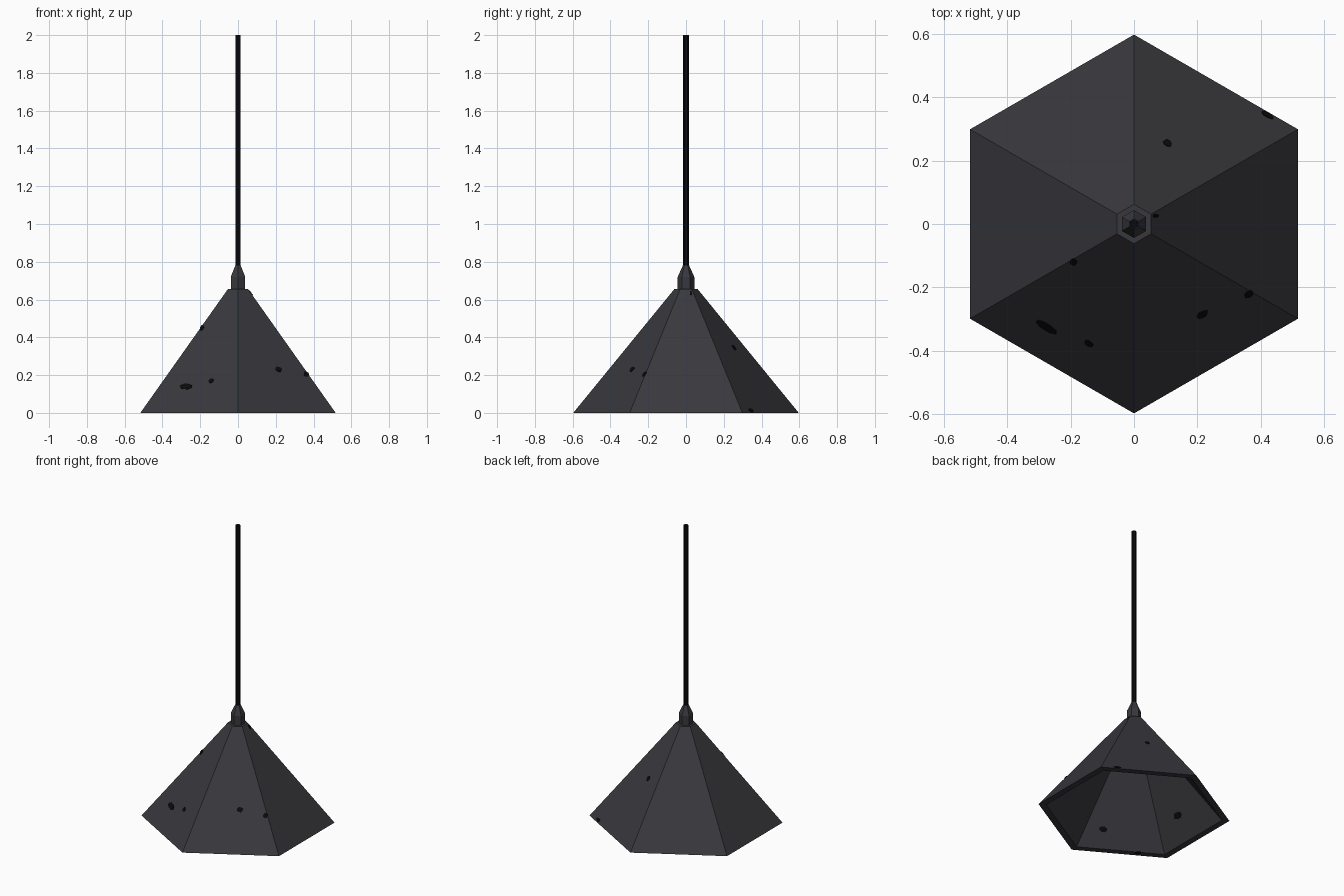
import bpy, bmesh, math, random
from mathutils import Vector

if "Cube" in bpy.data.objects:
    bpy.data.objects.remove(bpy.data.objects["Cube"])

random.seed(4)


def material(name, rgb):
    m = bpy.data.materials.new(name)
    m.diffuse_color = (*rgb, 1)
    m.use_nodes = True
    m.node_tree.nodes["Principled BSDF"].inputs["Base Color"].default_value = m.diffuse_color
    return m


GREY = material("charcoal metal", (0.040, 0.040, 0.047))
BLACK = material("black", (0.003, 0.003, 0.0035))


def finish(name, bm, mat):
    me = bpy.data.meshes.new(name)
    bm.to_mesh(me)
    bm.free()
    me.materials.append(mat)
    ob = bpy.data.objects.new(name, me)
    bpy.context.collection.objects.link(ob)
    return ob


def hex_lathe(name, profile, mat):
    """Six-sided solid from (radius, height) rings, capped at both ends."""
    bm = bmesh.new()
    rings = [[bm.verts.new((r * math.cos(math.radians(30 + 60 * i)),
                            r * math.sin(math.radians(30 + 60 * i)), z))
              for i in range(6)] for r, z in profile]
    for a, b in zip(rings, rings[1:]):
        for i in range(6):
            j = (i + 1) % 6
            bm.faces.new((a[i], a[j], b[j], b[i]))
    bm.faces.new(rings[0][::-1])
    bm.faces.new(rings[-1])
    bmesh.ops.recalc_face_normals(bm, faces=bm.faces)
    return finish(name, bm, mat)


# Hollow shade: inside ceiling, inner wall, bottom rim, outer wall, flat top
hex_lathe("shade", [(0.036, 0.629), (0.55, 0), (0.597, 0), (0.062, 0.655)], GREY)
# Collar and cord
hex_lathe("cord_collar", [(0.044, 0.65), (0.044, 0.72), (0.017, 0.78)], GREY)
hex_lathe("cord", [(0.015, 0.76), (0.015, 2.0)], BLACK)


def chip(bm, centre, across, up, normal, w, h):
    """Thin irregular eight-sided plate."""
    vs = []
    for i in range(8):
        a = math.radians(45 * i + 22.5)
        k = random.uniform(0.9, 1.15)
        vs.append(bm.verts.new(centre + across * (w / 2 * k * math.cos(a))
                               + up * (h / 2 * k * math.sin(a))))
    face = bm.faces.new(vs)
    ext = bmesh.ops.extrude_face_region(bm, geom=[face])
    for v in ext["geom"]:
        if isinstance(v, bmesh.types.BMVert):
            v.co += normal * 0.004


# Paint chips: face direction, sideways offset, height, width, length
SLOPE = (0.517 - 0.0537) / 0.655


def wall_chips(name, base, side, table):
    bm = bmesh.new()
    for deg, t, z, w, h in table:
        a = math.radians(deg)
        out = Vector((math.cos(a), math.sin(a), 0))
        across = Vector((-math.sin(a), math.cos(a), 0))
        up = Vector((-SLOPE * out.x, -SLOPE * out.y, 1)).normalized()
        normal = across.cross(up) * side
        p = out * (base - SLOPE * z) + across * t + Vector((0, 0, z))
        chip(bm, p - normal * 0.001, across, up, normal, w, h)
    bmesh.ops.recalc_face_normals(bm, faces=bm.faces)
    finish(name, bm, BLACK)


wall_chips("outer_chips", 0.517, 1, [
    (240, -0.078, 0.14, 0.080, 0.036), (240, 0.064, 0.17, 0.030, 0.030),
    (240, -0.106, 0.45, 0.022, 0.032), (300, 0.044, 0.23, 0.038, 0.034),
    (300, 0.202, 0.205, 0.028, 0.032), (60, 0.036, 0.345, 0.030, 0.032),
    (60, -0.192, 0.014, 0.045, 0.022), (0, 0.026, 0.635, 0.012, 0.030)])
wall_chips("inner_chips", 0.476, -1, [
    (240, 0.12, 0.10, 0.048, 0.038), (180, 0.036, 0.137, 0.062, 0.042)])

# Chip on the bottom rim
bm = bmesh.new()
chip(bm, Vector((-0.34, -0.367, -0.001)), Vector((0.866, -0.5, 0)),
     Vector((0.5, 0.866, 0)), Vector((0, 0, 1)), 0.04, 0.034)
bmesh.ops.recalc_face_normals(bm, faces=bm.faces)
finish("rim_chip", bm, BLACK)
